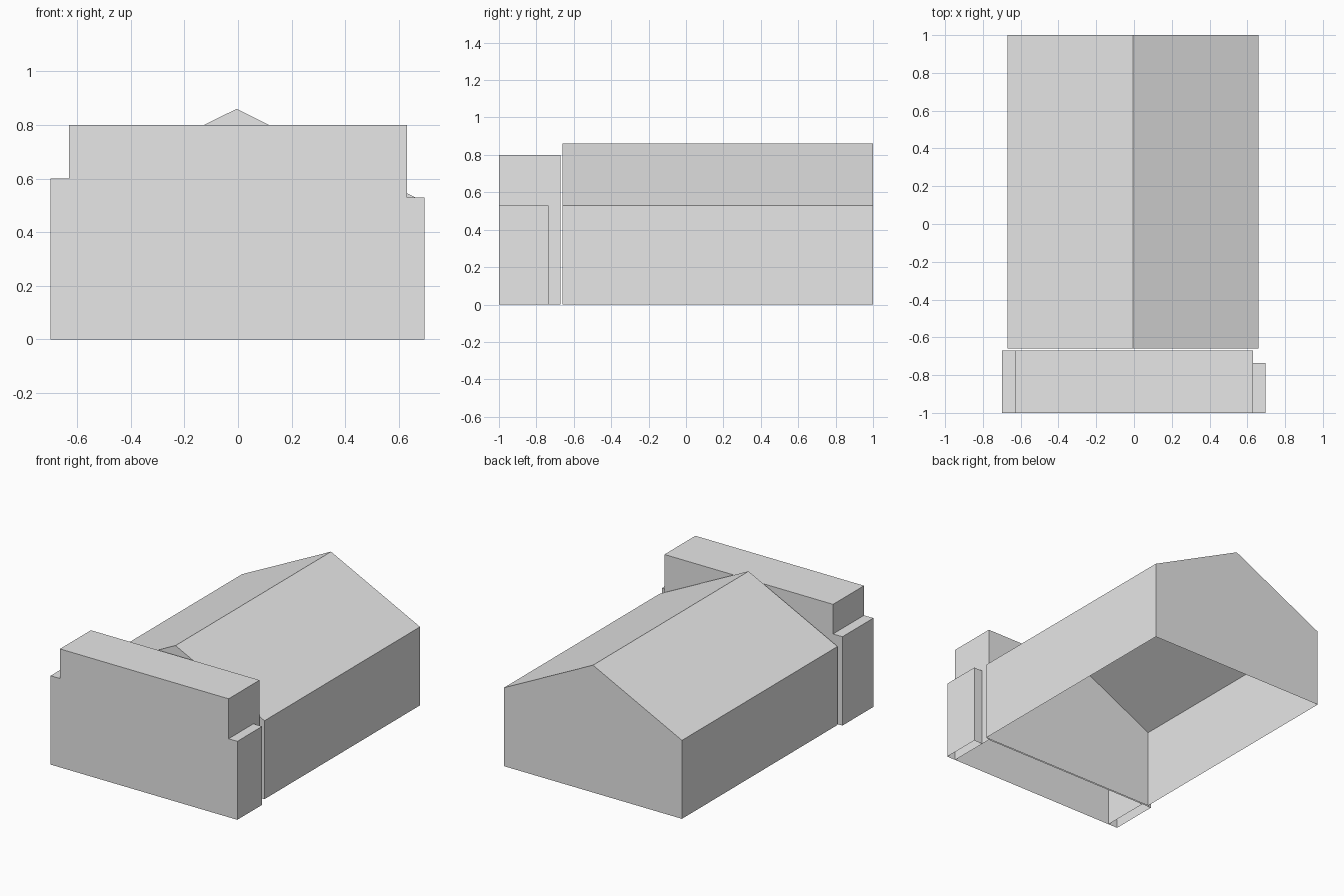
import bpy, bmesh

# Remove only the default cube
cube = bpy.data.objects.get("Cube")
if cube:
    bpy.data.objects.remove(cube, do_unlink=True)

# Single plain wall colour
grey = bpy.data.materials.new("plain_grey")
grey.use_nodes = True
colour = (0.8, 0.8, 0.8, 1)
grey.diffuse_color = colour
grey.node_tree.nodes["Principled BSDF"].inputs["Base Color"].default_value = colour


def shell(name, profile, y0, y1, open_sides=()):
    """Extrude an x-z profile along y; sides listed by edge index stay open."""
    bm = bmesh.new()
    front = [bm.verts.new((x, y0, z)) for x, z in profile]
    back = [bm.verts.new((x, y1, z)) for x, z in profile]
    bm.faces.new(front)
    bm.faces.new(back[::-1])
    n = len(profile)
    for i in range(n):
        j = (i + 1) % n
        if i not in open_sides:
            bm.faces.new((front[j], front[i], back[i], back[j]))
    mesh = bpy.data.meshes.new(name)
    bm.to_mesh(mesh)
    bm.free()
    mesh.materials.append(grey)
    obj = bpy.data.objects.new(name, mesh)
    bpy.context.scene.collection.objects.link(obj)
    return obj


def rect(x0, x1, height):
    """Edges in order: floor, +x side, top, -x side."""
    return [(x0, 0), (x1, 0), (x1, height), (x0, height)]


# Long gabled hall, open underneath
hall = [(-0.67, 0), (0.66, 0), (0.66, 0.53), (-0.005, 0.86), (-0.67, 0.53)]
shell("gabled_hall", hall, -0.66, 1.0, open_sides=(0,))

# Tall flat-topped front block with a lower wing on each side
shell("front_block", rect(-0.63, 0.63, 0.8), -1.0, -0.67, open_sides=(0,))
shell("right_wing", rect(-0.70, -0.63, 0.6), -1.0, -0.67, open_sides=(0, 1))
shell("left_wing", rect(0.63, 0.695, 0.53), -1.0, -0.735, open_sides=(0, 3))
